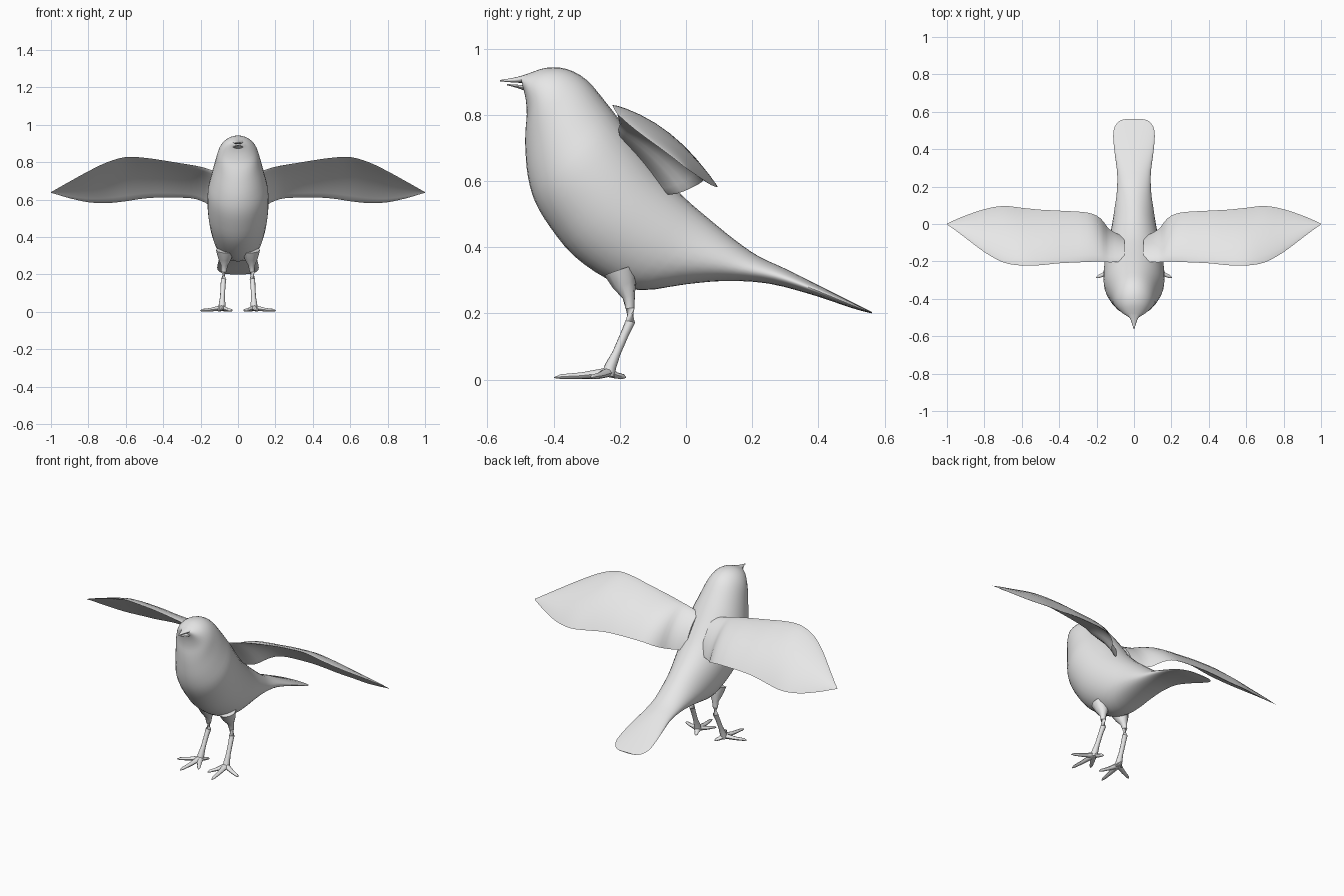
import bpy, bmesh, math
from mathutils import Vector

cube = bpy.data.objects.get("Cube")
if cube:
    bpy.data.objects.remove(cube, do_unlink=True)

grey = bpy.data.materials.new("light grey")
grey.use_nodes = True
grey.diffuse_color = (0.8, 0.8, 0.8, 1)
grey.node_tree.nodes["Principled BSDF"].inputs["Base Color"].default_value = (0.8, 0.8, 0.8, 1)


def refine(rows, steps):
    """Smooth Catmull-Rom interpolation of a list of number rows."""
    out = []
    for i in range(len(rows) - 1):
        a, b, c, d = (rows[max(0, i - 1)], rows[i], rows[i + 1], rows[min(len(rows) - 1, i + 2)])
        for k in range(steps):
            t = k / steps
            out.append([q + 0.5 * t * (r - p + t * (2 * p - 5 * q + 4 * r - s + t * (3 * (q - r) + s - p)))
                        for p, q, r, s in zip(a, b, c, d)])
    return out + [list(rows[-1])]


def loft(name, rings):
    """Skin a closed surface over rings with equal point counts."""
    bm = bmesh.new()
    loops = [[bm.verts.new(p) for p in ring] for ring in rings]
    n = len(loops[0])
    for a, b in zip(loops, loops[1:]):
        for i in range(n):
            j = (i + 1) % n
            bm.faces.new((a[i], a[j], b[j], b[i]))
    bm.faces.new(loops[0])
    bm.faces.new(loops[-1])
    bmesh.ops.recalc_face_normals(bm, faces=bm.faces)
    mesh = bpy.data.meshes.new(name)
    bm.to_mesh(mesh)
    bm.free()
    mesh.materials.append(grey)
    obj = bpy.data.objects.new(name, mesh)
    bpy.context.collection.objects.link(obj)
    bpy.ops.object.select_all(action='DESELECT')
    obj.select_set(True)
    bpy.context.view_layer.objects.active = obj
    bpy.ops.object.shade_smooth_by_angle(angle=math.radians(50))
    return obj


def oval_body(name, rows, steps, sides):
    """Rows hold upper y, z, lower y, z and the half width."""
    rings = []
    for y1, z1, y2, z2, w in refine(rows, steps):
        top, low = Vector((0, y1, z1)), Vector((0, y2, z2))
        mid, half = (top + low) / 2, (top - low) / 2
        angles = [2 * math.pi * i / sides for i in range(sides)]
        rings.append([mid + half * math.cos(a) + Vector((w * math.sin(a), 0, 0)) for a in angles])
    return loft(name, rings)


def tube(name, rows, side, flat=1.0, sides=10):
    """Tapered limb; rows hold x, y, z and radius."""
    pts = [Vector((r[0] * side, r[1], r[2])) for r in rows]
    rings = []
    for i, p in enumerate(pts):
        d = (pts[min(i + 1, len(pts) - 1)] - pts[max(i - 1, 0)]).normalized()
        u = d.cross(Vector((0, 0, 1))).normalized()
        v = d.cross(u) * flat
        rings.append([p + (u * math.cos(a) + v * math.sin(a)) * rows[i][3]
                      for a in (2 * math.pi * k / sides for k in range(sides))])
    return loft(name, rings)


# Head, torso and tail in one sweep
oval_body("body", [
    (-.50, .915, -.492, .88, .03),
    (-.47, .927, -.484, .845, .06),
    (-.42, .942, -.481, .80, .086),
    (-.36, .938, -.485, .75, .106),
    (-.30, .905, -.485, .69, .121),
    (-.24, .835, -.477, .61, .142),
    (-.19, .77, -.455, .535, .16),
    (-.13, .69, -.41, .46, .163),
    (-.07, .615, -.34, .375, .156),
    (0, .545, -.24, .305, .14),
    (.07, .485, -.14, .27, .122),
    (.15, .42, .0, .288, .105),
    (.22, .372, .12, .298, .092),
    (.30, .335, .25, .29, .09),
    (.40, .285, .385, .255, .105),
    (.50, .235, .495, .218, .11),
    (.55, .21, .548, .203, .08),
    (.562, .204, .561, .2, .04)], 3, 32)

# Slightly open beak
oval_body("upper_beak", [(-.46, .93, -.46, .89, .045), (-.49, .92, -.485, .896, .032),
                         (-.52, .912, -.515, .897, .016), (-.562, .905, -.562, .901, .002)], 3, 16)
oval_body("lower_beak", [(-.46, .888, -.46, .865, .04), (-.49, .89, -.488, .873, .028),
                         (-.515, .891, -.51, .881, .016), (-.54, .893, -.54, .889, .003)], 3, 16)

# Wing rows: x, leading edge y, z, trailing edge y, z
WING = [
    (.05, -.20, .735, -.07, .56),
    (.13, -.205, .755, -.03, .56),
    (.18, -.20, .77, .03, .585),
    (.25, -.203, .785, .06, .606),
    (.40, -.21, .81, .07, .61),
    (.50, -.22, .824, .075, .605),
    (.60, -.222, .828, .085, .59),
    (.70, -.205, .80, .095, .58),
    (.80, -.15, .752, .078, .585),
    (.90, -.075, .697, .045, .607),
    (.96, -.03, .663, .02, .625),
    (1.0, -.002, .64, .002, .637)]


def wing(name, side):
    n = 10
    rings = []
    for x, y1, z1, y2, z2 in refine(WING, 3):
        lead, trail = Vector((side * x, y1, z1)), Vector((side * x, y2, z2))
        chord = trail - lead
        up = Vector((0, -chord.z, chord.y))
        thick = 0.05 + 0.12 * max(0, 1 - x / 0.35)
        ring = []
        for k in range(2 * n):
            t = (k if k <= n else 2 * n - k) / n
            t = t * t * (3 - 2 * t)
            half = thick * math.sqrt(t) * (1 - t) + 0.006 * t
            lift = 0.32 * t * (1 - t) + (half if k <= n else -half)
            ring.append(lead + chord * t + up * lift)
        rings.append(ring)
    loft(name, rings)


# Paired wings, legs and four-toed feet
for label, side in (("left", 1), ("right", -1)):
    wing(label + "_wing", side)
    tube(label + "_leg", [(.068, -.20, .33, .05), (.07, -.185, .285, .036), (.073, -.173, .25, .019),
                          (.076, -.169, .215, .014), (.077, -.168, .175, .015), (.08, -.184, .14, .013),
                          (.083, -.21, .08, .013), (.085, -.228, .04, .018), (.087, -.236, .012, .02)], side)
    toes = {"front": (.105, -.398), "outer": (.203, -.287), "inner": (.03, -.33), "back": (.062, -.182)}
    for toe, (x, y) in toes.items():
        mx, my = (.086 + x) / 2, (-.235 + y) / 2
        tube(f"{label}_{toe}_toe", [(.086, -.235, .022, .018), (mx, my, .012, .012),
                                    (x * .75 + mx * .25, y * .75 + my * .25, .009, .009),
                                    (x, y, .006, .002)], side, 0.8, 8)
